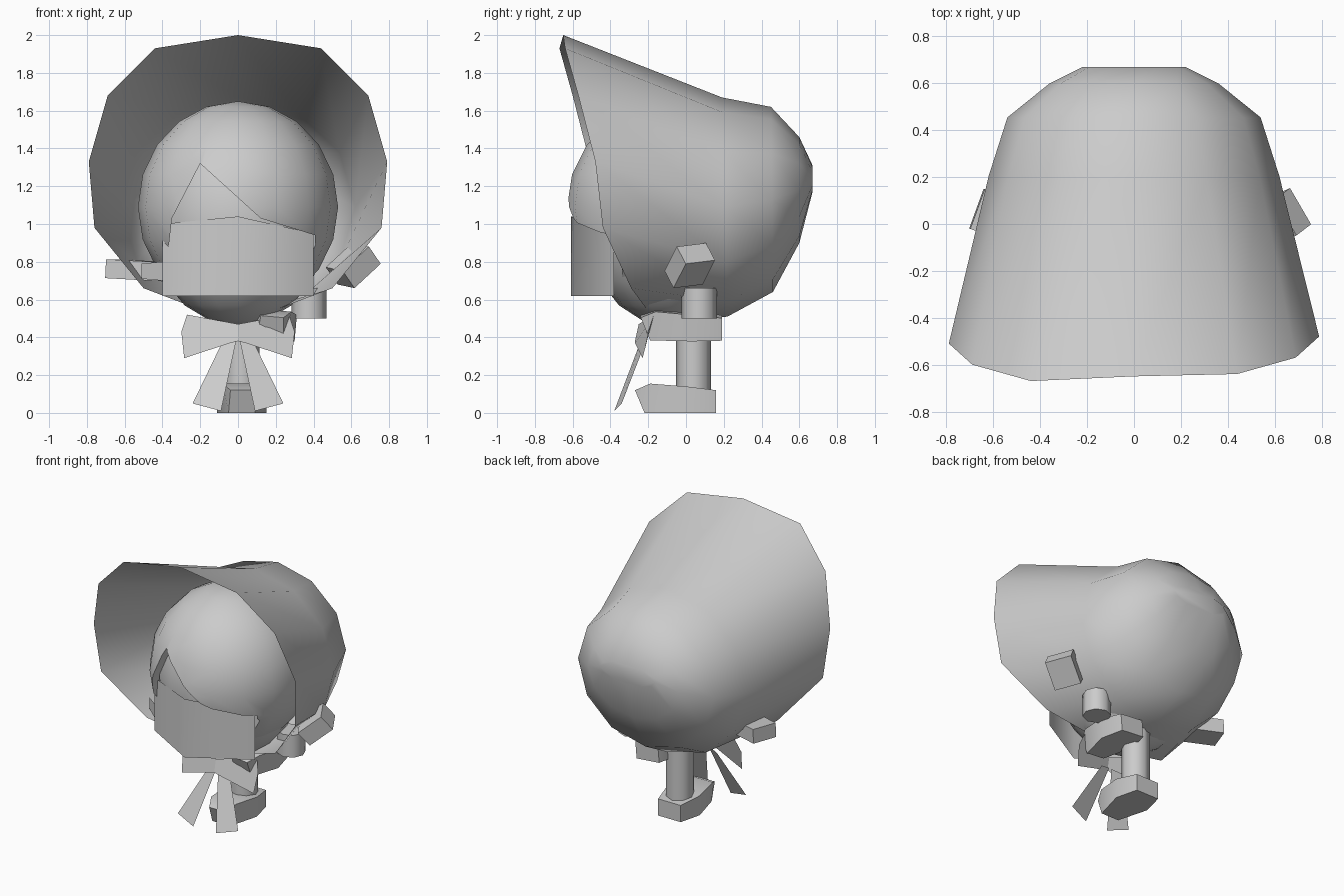
import bpy, bmesh, math
from mathutils import Matrix, Vector

if "Cube" in bpy.data.objects:
    bpy.data.objects.remove(bpy.data.objects["Cube"])


def make(name, verts, faces, smooth=None):
    me = bpy.data.meshes.new(name)
    me.from_pydata(verts, [], faces)
    bm = bmesh.new()
    bm.from_mesh(me)
    bmesh.ops.recalc_face_normals(bm, faces=bm.faces)
    bm.to_mesh(me)
    bm.free()
    ob = bpy.data.objects.new(name, me)
    bpy.context.collection.objects.link(ob)
    if smooth:
        shade(ob, smooth)
    return ob


def shade(ob, angle):
    bpy.ops.object.select_all(action='DESELECT')
    ob.select_set(True)
    bpy.context.view_layer.objects.active = ob
    bpy.ops.object.shade_smooth_by_angle(angle=math.radians(angle))


def box(name, loc, size, rot):
    bpy.ops.mesh.primitive_cube_add(size=1, location=loc, rotation=[math.radians(a) for a in rot])
    ob = bpy.context.object
    ob.name = name
    ob.scale = size
    return ob


def ellipsoid(name, loc, radii, seg=16, rings=10):
    bpy.ops.mesh.primitive_uv_sphere_add(segments=seg, ring_count=rings, location=loc)
    ob = bpy.context.object
    ob.name = name
    ob.scale = radii
    bpy.ops.object.transform_apply(location=True, rotation=False, scale=True)
    return ob


def prism(name, outline, y0, y1):
    n = len(outline)
    v = [(x, y0, z) for x, z in outline] + [(x, y1, z) for x, z in outline]
    f = [list(range(n)), list(range(n, 2 * n))]
    f += [(i, (i + 1) % n, n + (i + 1) % n, n + i) for i in range(n)]
    return make(name, v, f)


# Bonnet: twelve-sided loft from the flared rim to the closed round back
half = [(0, -.65, 2.0), (.44, -.64, 1.93), (.69, -.57, 1.68), (.79, -.48, 1.33),
        (.76, -.44, .98), (.5, -.29, .66), (0, -.15, .47)]
rings = [half + [(-x, y - .03, z) for x, y, z in half[5:0:-1]]]
for ya, yb, zc, rx, rz in [(.19, .22, 1.09, .62, .58), (.45, .46, 1.13, .54, .49),
                           (.6, .6, 1.18, .36, .28), (.67, .67, 1.24, .22, .07)]:
    ring = []
    for i in range(12):
        a = math.tau * i / 12
        c = math.cos(a)
        ring.append((rx * math.sin(a), (ya + yb) / 2 + (ya - yb) / 2 * c, zc + rz * c))
    rings.append(ring)
faces = [(r * 12 + i, r * 12 + (i + 1) % 12, r * 12 + 12 + (i + 1) % 12, r * 12 + 12 + i)
         for r in range(4) for i in range(12)]
faces.append(list(range(48, 60)))
make("bonnet", [p for r in rings for p in r], faces, 60)

# Head and hair, with the fringe outline cut away over the face
head = ellipsoid("head", (0, -.09, 1.03), (.48, .45, .57))
shade(head, 60)
hair = ellipsoid("hair", (0, -.08, 1.09), (.53, .55, .56))
cutter = prism("fringe_cutter", [(-.2, 1.32), (.12, 1.03), (.41, .94), (.41, .3),
                                 (-.44, .3), (-.37, .85), (-.35, 1.03)], -1, -.34)
mod = hair.modifiers.new("fringe", 'BOOLEAN')
mod.operation = 'DIFFERENCE'
mod.object = cutter
bpy.context.view_layer.objects.active = hair
bpy.ops.object.modifier_apply(modifier=mod.name)
bpy.data.objects.remove(cutter)
shade(hair, 35)

# Face mask: folded sheet with a centre ridge, plus one visible strap
make("face_mask", [(-.4, -.38, .62), (0, -.61, .62), (.4, -.38, .62),
                   (-.4, -.38, 1.0), (0, -.61, 1.04), (.4, -.38, .95)],
     [(0, 1, 4, 3), (1, 2, 5, 4)], 75)
make("mask_strap", [(-.4, -.37, .7), (-.51, -.28, .71), (-.51, -.28, .79), (-.4, -.37, .8)],
     [(0, 1, 2, 3)])

# Bow: two wings and two hanging tails
for s in (-1, 1):
    make("bow_wing", [(0, -.25, .47), (s * .27, -.17, .52), (s * .3, -.2, .43),
                      (s * .285, -.23, .29), (s * .04, -.27, .37), (0, -.27, .38)],
         [(0, 1, 2, 3, 4, 5)])
    make("bow_tail", [(s * .01, -.24, .38), (s * .09, -.22, .36),
                      (s * .24, -.34, .05), (s * .09, -.38, .01)], [(0, 1, 2, 3)])


# Shoes: side profile with a narrower toe and heel
def shoe(name, matrix):
    prof = [(-.22, 0, .07), (-.27, .12, .06), (-.19, .155, .1), (.0, .14, .13),
            (.16, .12, .09), (.16, 0, .09), (0, 0, .13)]
    v = [matrix @ Vector((s * w, y, z)) for s in (-1, 1) for y, z, w in prof]
    n = len(prof)
    f = [(i, (i + 1) % n, n + (i + 1) % n, n + i) for i in range(n)]
    for o in (0, n):
        f += [(o, o + 1, o + 2), (o, o + 2, o + 3, o + 6), (o + 3, o + 4, o + 5, o + 6)]
    make(name, v, f, 65)


shoe("standing_shoe", Matrix.Translation((.02, 0, 0)))
shoe("raised_shoe", Matrix.Translation((.17, .03, .39)) @ Matrix.Rotation(math.radians(5), 4, 'Y'))


# Legs
def leg(name, loc, height):
    bpy.ops.mesh.primitive_cylinder_add(vertices=8, radius=.093, depth=height, location=loc)
    bpy.context.object.name = name
    shade(bpy.context.object, 50)


leg("standing_leg", (.02, .04, .36), .52)
leg("raised_leg", (.375, .07, .58), .16)

# Torso stub tucked up under the head
leg("torso", (.02, .02, .6), .24)

# Arms
box("left_arm", (-.52, .01, .755), (.32, .18, .1), (0, 3, -20))
box("right_arm", (.61, .02, .78), (.2, .18, .12), (8, -40, 25))
